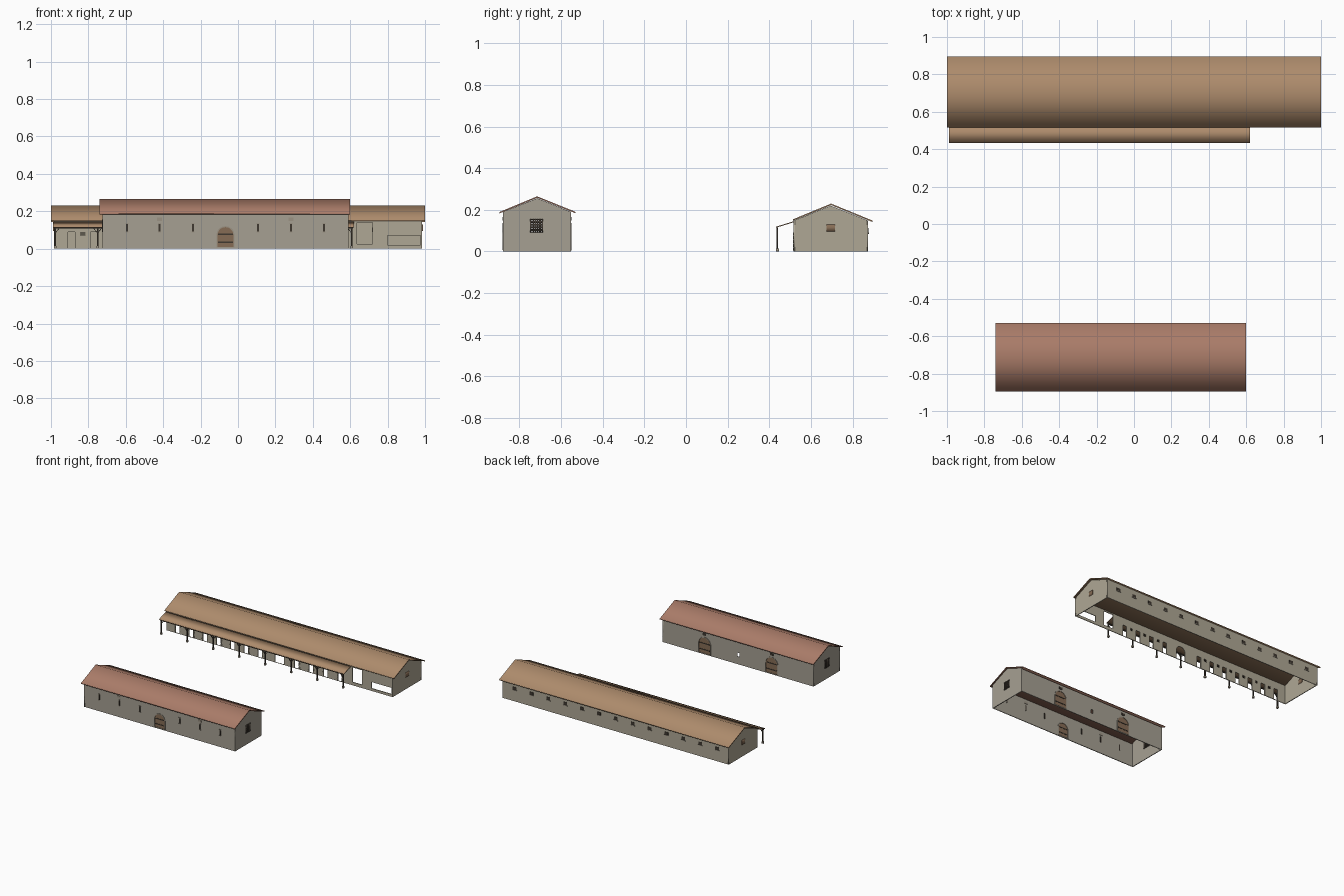
import bpy, math
from mathutils import Matrix

if "Cube" in bpy.data.objects:
    bpy.data.objects.remove(bpy.data.objects["Cube"])


def mat(name, rgb):
    m = bpy.data.materials.new(name)
    m.diffuse_color = (*rgb, 1)
    m.use_nodes = True
    m.node_tree.nodes["Principled BSDF"].inputs["Base Color"].default_value = m.diffuse_color
    return m


STONE = mat("grey_stone", (0.38, 0.35, 0.29))
PLASTER = mat("tan_plaster", (0.43, 0.39, 0.30))
TRIM = mat("trim_stone", (0.33, 0.29, 0.23))
RED = mat("red_tile", (0.40, 0.20, 0.14))
TAN = mat("tan_tile", (0.42, 0.26, 0.15))
WOOD = mat("door_wood", (0.24, 0.15, 0.09))
DARK = mat("dark_wood", (0.05, 0.04, 0.03))


def panel(name, outline, holes, axis, lo, hi, m):
    """Flat outline with holes, extruded along axis 'x' (outline in y,z) or 'y' (outline in x,z)."""
    cu = bpy.data.curves.new(name, 'CURVE')
    cu.dimensions, cu.fill_mode, cu.extrude = '2D', 'BOTH', (hi - lo) / 2
    for loop in [outline] + holes:
        s = cu.splines.new('POLY')
        s.points.add(len(loop) - 1)
        for p, (a, b) in zip(s.points, loop):
            p.co = (a, b, 0, 1)
        s.use_cyclic_u = True
    tmp = bpy.data.objects.new(name + "_tmp", cu)
    bpy.context.collection.objects.link(tmp)
    dg = bpy.context.evaluated_depsgraph_get()
    me = bpy.data.meshes.new_from_object(tmp.evaluated_get(dg))
    bpy.data.objects.remove(tmp)
    c = (lo + hi) / 2
    if axis == 'x':
        me.transform(Matrix(((0, 0, 1, c), (1, 0, 0, 0), (0, 1, 0, 0), (0, 0, 0, 1))))
    else:
        me.transform(Matrix(((1, 0, 0, 0), (0, 0, -1, c), (0, 1, 0, 0), (0, 0, 0, 1))))
    me.name = name
    me.materials.clear()
    me.materials.append(m)
    ob = bpy.data.objects.new(name, me)
    bpy.context.collection.objects.link(ob)
    return ob


def rect(a0, a1, b0, b1):
    return [(a0, b0), (a1, b0), (a1, b1), (a0, b1)]


def arch(c, w, z0, z1, n=10):
    """Door shape with a round top."""
    r = w / 2
    top = [(c + r * math.cos(math.pi * i / n), z1 - r + r * math.sin(math.pi * i / n)) for i in range(n + 1)]
    return [(c - r, z0), (c + r, z0)] + top


def box(name, x0, x1, y0, y1, z0, z1, m):
    return panel(name, rect(x0, x1, z0, z1), [], 'y', y0, y1, m)


def brace(name, x, dx, y, z, dz, m, t=0.005):
    """Diagonal strut rising from (x, z) by (dx, dz)."""
    return panel(name, [(x, z), (x + dx, z + dz), (x + dx, z + dz + t), (x, z + t)], [], 'y', y - 0.003, y + 0.003, m)


def roof(name, x0, x1, y0, z0, yr, zr, y1, z1, t, m):
    prof = [(y0, z0), (yr, zr), (y1, z1), (y1, z1 - t), (yr, zr - t), (y0, z0 - t)]
    return panel(name, prof, [], 'x', x0, x1, m)


def lattice(name, x, y0, y1, z0, z1, n):
    """Crossed bars set in a gable window."""
    for i in range(n + 1):
        y = y0 + (y1 - y0) * i / n
        z = z0 + (z1 - z0) * i / n
        box(name + "_upright", x - 0.004, x + 0.004, y - 0.004, y + 0.004, z0, z1, DARK)
        box(name + "_crossbar", x - 0.003, x + 0.003, y0, y1, z - 0.004, z + 0.004, DARK)


def arched_door(name, x, y, w, z0, z1):
    """Plank door with a stone surround and battens."""
    panel(name, arch(x, w, z0, z1), [], 'y', y - 0.003, y + 0.003, WOOD)
    panel(name + "_surround", arch(x, w + 0.012, z0 - 0.004, z1 + 0.006), [arch(x, w, z0, z1)],
          'y', y - 0.006, y + 0.006, TRIM)
    for f in (0.2, 0.6):
        z = z0 + f * (z1 - z0)
        box(name + "_batten", x - w * 0.46, x + w * 0.46, y - 0.005, y + 0.005, z, z + 0.007, DARK)


T = 0.006  # wall thickness

# ---- Front barn ----
AX0, AX1, AY0, AY1 = -0.725, 0.59, -0.878, -0.552
front_door = (-0.067, 0.085, 0.01, 0.115)
back_doors = [(0.225, 0.10, 0.008, 0.13), (-0.36, 0.10, 0.008, 0.13)]
panel("barn_front_wall", rect(AX0, AX1, 0, 0.185), [arch(*front_door)], 'y', AY0, AY0 + T, STONE)
panel("barn_back_wall", rect(AX0, AX1, 0, 0.185),
      [arch(*d) for d in back_doors] + [rect(-0.08, -0.06, 0.06, 0.09)], 'y', AY1 - T, AY1, STONE)
gable_a = [(AY0, 0), (AY1, 0), (AY1, 0.19), (-0.715, 0.256), (AY0, 0.19)]
for side, x in (("left", AX0), ("right", AX1 - T)):
    panel(f"barn_{side}_gable", gable_a, [rect(-0.745, -0.69, 0.09, 0.155)], 'x', x, x + T, STONE)
    lattice(f"barn_{side}_window", x + T / 2, -0.745, -0.69, 0.09, 0.155, 5)
roof("barn_roof", -0.74, 0.60, -0.895, 0.19, -0.715, 0.265, -0.53, 0.19, 0.007, RED)
arched_door("barn_front_door", front_door[0], AY0 + T / 2, *front_door[1:])
for d in back_doors:
    arched_door("barn_back_door", d[0], AY1 - T / 2, *d[1:])
    box("barn_back_vent", d[0] - 0.014, d[0] + 0.014, AY1 - 0.009, AY1 + 0.003, 0.148, 0.166, DARK)
# slit windows with sill and lintel
for x in (-0.594, -0.42, -0.24, 0.107, 0.283, 0.46):
    box("barn_slit", x - 0.005, x + 0.005, AY0 - 0.003, AY0 + 0.009, 0.09, 0.135, DARK)
    for z in (0.086, 0.133):
        box("barn_slit_trim", x - 0.008, x + 0.008, AY0 - 0.004, AY0 + 0.002, z, z + 0.005, TRIM)
for x in (-0.42, 0.283):
    box("barn_front_vent", x - 0.013, x + 0.013, AY0 - 0.003, AY0 + 0.009, 0.148, 0.166, TRIM)

# ---- Long stable ----
BX0, BX1, BY0, BY1 = -0.985, 0.985, 0.517, 0.875
doors = [-0.89 + 0.12 * k for k in range(7)] + [0.15, 0.275, 0.40, 0.525]
windows = [-0.83 + 0.12 * k for k in range(6)] + [0.212, 0.337, 0.462]
holes = [rect(x - 0.018, x + 0.018, 0.002, 0.09) for x in doors]
holes += [rect(x - 0.011, x + 0.011, 0.07, 0.09) for x in windows]
holes += [arch(0, 0.08, 0.002, 0.11), rect(0.636, 0.72, 0.025, 0.14), rect(0.80, 0.975, 0.02, 0.07)]
panel("stable_front_wall", rect(BX0, BX1, 0, 0.15), holes, 'y', BY0, BY0 + T, PLASTER)
panel("stable_back_wall", rect(BX0, BX1, 0, 0.15), [], 'y', BY1 - T, BY1, PLASTER)
gable_b = [(BY0, 0), (BY1, 0), (BY1, 0.148), (0.695, 0.22), (BY0, 0.148)]
for side, x in (("left", BX0), ("right", BX1 - T)):
    panel(f"stable_{side}_gable", gable_b, [], 'x', x, x + T, PLASTER)
    box(f"stable_{side}_window", x - 0.003, x + T + 0.003, 0.675, 0.715, 0.095, 0.13, WOOD)
roof("stable_roof", -1, 1, 0.515, 0.155, 0.697, 0.23, 0.895, 0.149, 0.007, TAN)
# quoin blocks beside stall doors
for x in doors:
    for s in (-1, 1):
        for i in range(5):
            w = 0.005 if i % 2 else 0.009
            a, b = sorted((x + s * 0.018, x + s * (0.018 + w)))
            box("stall_door_quoin", a, b, BY0 - 0.002, BY0 + 0.003, 0.004 + 0.018 * i, 0.02 + 0.018 * i, PLASTER)
for x in windows:
    for z in (0.072, 0.079, 0.086):
        box("stall_window_bar", x - 0.011, x + 0.011, BY0, BY0 + 0.004, z, z + 0.003, DARK)
# small back windows with sills
for k in range(13):
    x = 0.88 - 0.147 * k
    box("stable_back_window", x - 0.016, x + 0.016, BY1 - 0.008, BY1 + 0.002, 0.09, 0.113, DARK)
    box("stable_back_sill", x - 0.019, x + 0.019, BY1 - 0.002, BY1 + 0.005, 0.085, 0.09, TRIM)

# ---- Porch ----
panel("porch_roof", [(0.432, 0.119), (0.52, 0.146), (0.52, 0.141), (0.432, 0.114)], [], 'x', -0.99, 0.62, TAN)
box("porch_beam", -0.985, 0.615, 0.435, 0.443, 0.108, 0.115, DARK)
for k in range(8):
    x = -0.977 + 0.2265 * k
    box("porch_post", x - 0.004, x + 0.004, 0.435, 0.443, 0, 0.11, DARK)
    box("porch_post_base", x - 0.007, x + 0.007, 0.432, 0.446, 0, 0.014, TRIM)
    for s in (-1, 1):
        if -0.99 < x + s * 0.022 < 0.63:
            brace("porch_brace", x, s * 0.022, 0.439, 0.08, 0.028, DARK)
